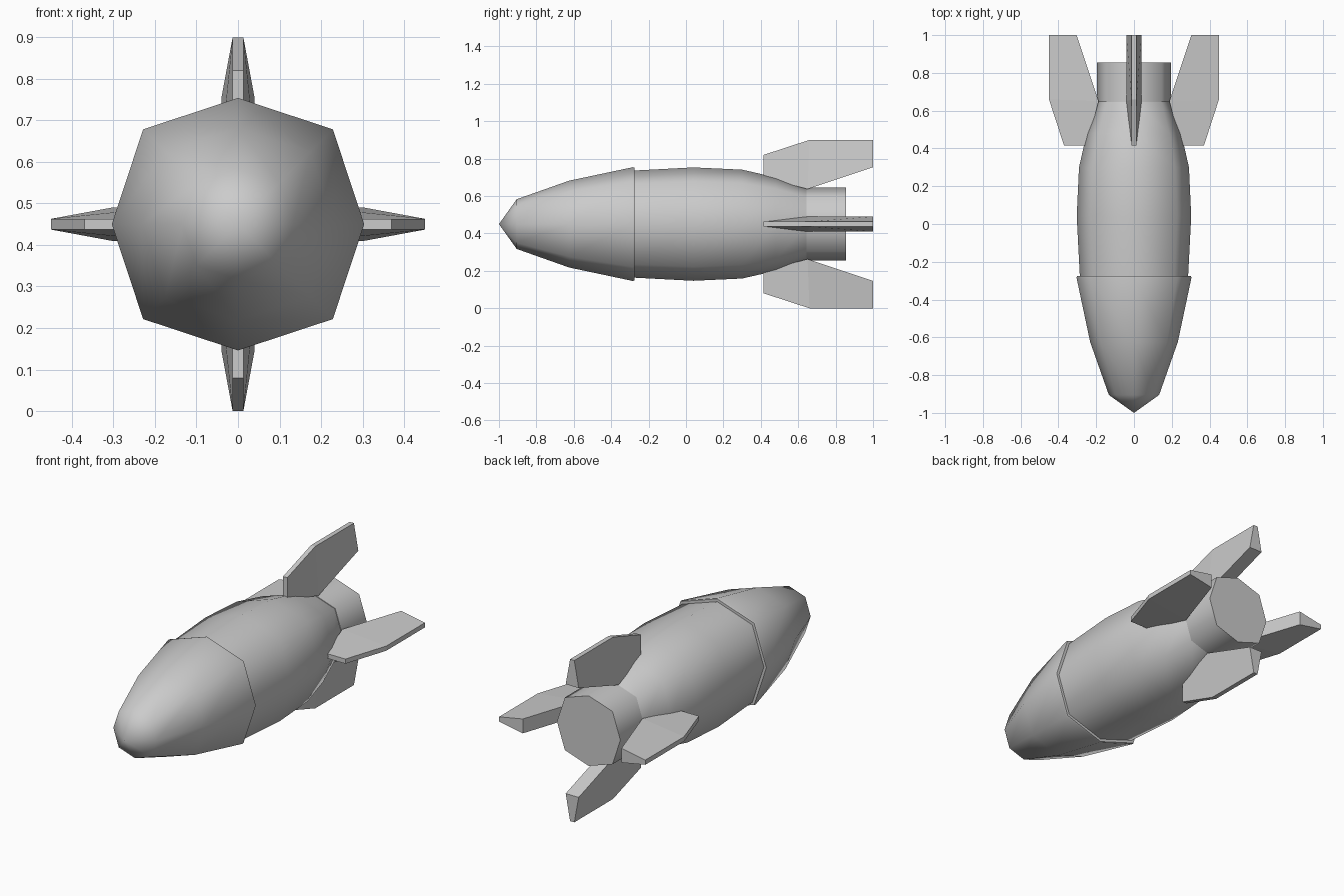
import bpy, bmesh, math
from mathutils import Matrix

if "Cube" in bpy.data.objects:
    bpy.data.objects.remove(bpy.data.objects["Cube"])

AXIS_Z = 0.45      # height of the centre line
DIAGONAL = 1.063   # diagonal corners sit slightly further out
SIDES = 8


def finish(name, bm):
    bmesh.ops.recalc_face_normals(bm, faces=bm.faces[:])
    me = bpy.data.meshes.new(name)
    bm.to_mesh(me)
    bm.free()
    ob = bpy.data.objects.new(name, me)
    bpy.context.collection.objects.link(ob)
    return ob


def lathe(name, profile):
    """Closed eight-sided hull along y from (y, radius) pairs; radius 0 is a tip."""
    bm = bmesh.new()
    rings = []
    for y, r in profile:
        ring = []
        for i in range(1 if r == 0 else SIDES):
            a = math.tau * i / SIDES
            rr = r * (DIAGONAL if i % 2 else 1)
            ring.append(bm.verts.new((rr * math.cos(a), y, AXIS_Z + rr * math.sin(a))))
        rings.append(ring)
    for p, q in zip(rings, rings[1:]):
        for i in range(SIDES):
            j = (i + 1) % SIDES
            if len(p) == 1:
                bm.faces.new((p[0], q[i], q[j]))
            else:
                bm.faces.new((p[i], q[i], q[j], p[j]))
    for ring in (rings[0], rings[-1]):
        if len(ring) > 1:
            bm.faces.new(ring)
    ob = finish(name, bm)
    bpy.ops.object.select_all(action='DESELECT')
    ob.select_set(True)
    bpy.context.view_layer.objects.active = ob
    bpy.ops.object.shade_smooth_by_angle(angle=math.radians(60))
    return ob


def fin(name, angle):
    """Tapered fin outline (y, distance from axis, half thickness), turned about y."""
    outline = [(0.415, 0.25, 0.013), (0.415, 0.37, 0.013), (0.66, 0.45, 0.013),
               (1.0, 0.45, 0.013), (1.0, 0.304, 0.04), (0.65, 0.187, 0.04)]
    bm = bmesh.new()
    left = [bm.verts.new((-t, y, r)) for y, r, t in outline]
    right = [bm.verts.new((t, y, r)) for y, r, t in outline]
    for s in (left, right):
        bm.faces.new((s[0], s[1], s[2], s[5]))
        bm.faces.new((s[2], s[3], s[4], s[5]))
    for i in range(6):
        j = (i + 1) % 6
        bm.faces.new((left[i], left[j], right[j], right[i]))
    turn = Matrix.Translation((0, 0, AXIS_Z)) @ Matrix.Rotation(angle, 4, 'Y')
    bmesh.ops.transform(bm, matrix=turn, verts=bm.verts[:])
    return finish(name, bm)


# Nose cap with a small rim overhanging the body
lathe("nose", [(-1.0, 0), (-0.905, 0.133), (-0.625, 0.232),
               (-0.285, 0.304), (-0.275, 0.302)])

# Main body
lathe("body", [(-0.285, 0.286), (0.04, 0.303), (0.3, 0.291),
               (0.48, 0.25), (0.65, 0.19)])

# Tail tube
lathe("tail", [(0.645, 0.195), (0.855, 0.195)])

# Four fins
for k, side in enumerate(("top", "right", "bottom", "left")):
    fin(side + "_fin", k * math.pi / 2)
